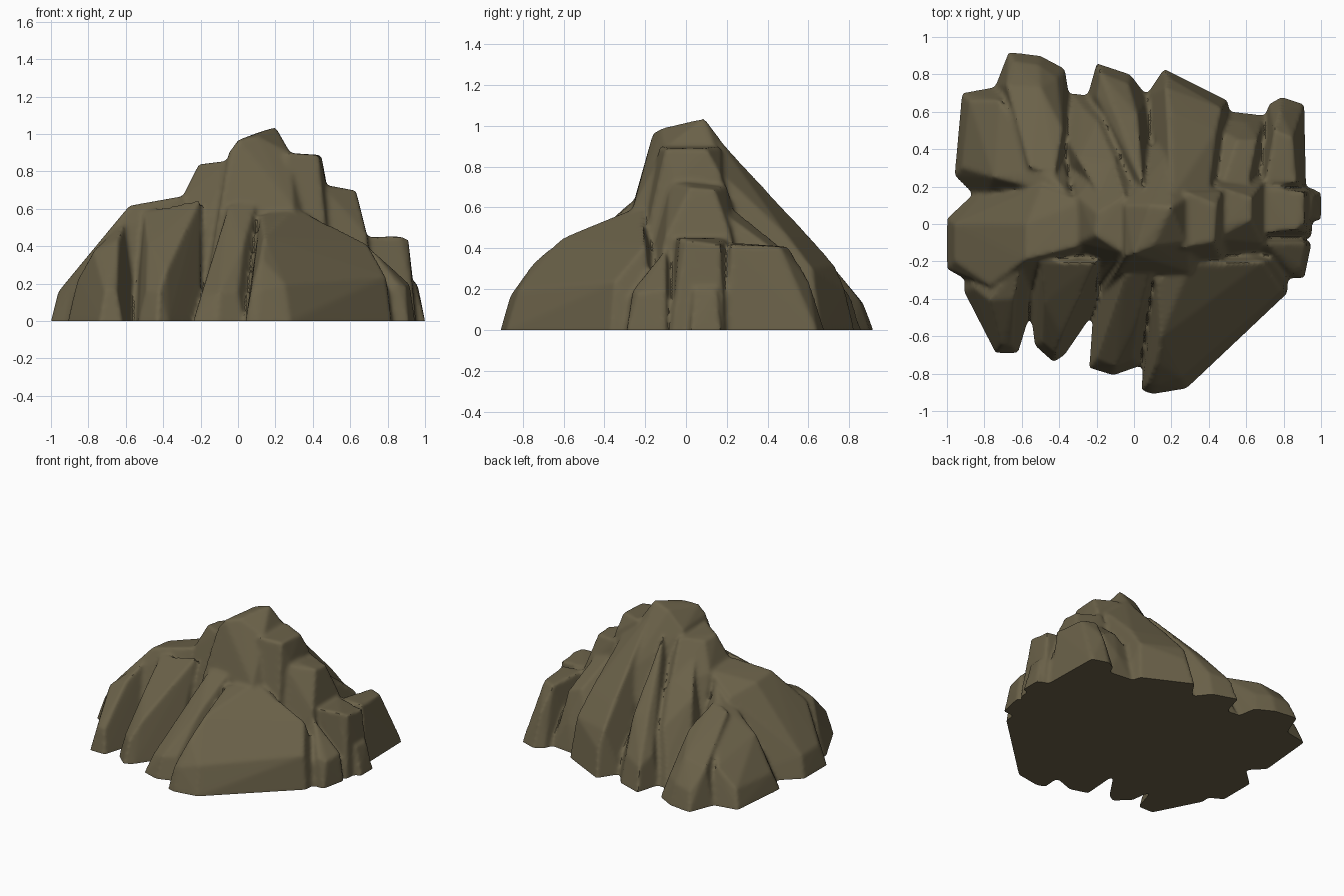
import bpy, bmesh

rock_mat = bpy.data.materials.new("olive brown stone")
rock_mat.diffuse_color = (0.145, 0.12, 0.066, 1)

bm = bmesh.new()


def slab(foot, tops):
    """Convex boulder slab: footprint (x, y) on the ground plus upper corners (x, y, z)."""
    pts = [(x, y, z) for x, y in foot for z in (-0.1, 0)] + list(tops)
    vs = [bm.verts.new(p) for p in pts]
    res = bmesh.ops.convex_hull(bm, input=vs)
    junk = {g for g in res["geom_interior"] + res["geom_unused"]
            if isinstance(g, bmesh.types.BMVert)}
    bmesh.ops.delete(bm, geom=list(junk), context='VERTS')


# summit tower and its shoulders
slab([(-.2, -.4), (.45, -.4), (.5, .45), (-.15, .45)],
     [(-.05, -.17, .9), (0, -.16, .97), (.1, -.12, .99), (.2, .09, 1.04), (.08, .1, 1.0),
      (.28, -.1, .9), (.28, .14, .9), (-.05, .1, .88), (-.1, -.27, .58), (.3, -.26, .6), (.2, .4, .62)])
slab([(-.35, -.35), (.1, -.35), (.1, .5), (-.4, .45)],
     [(-.21, -.06, .84), (-.2, .06, .83), (-.05, -.16, .86), (-.05, .15, .85), (-.3, -.1, .66),
      (-.3, .15, .65), (-.12, .36, .58)])
slab([(.2, -.35), (.52, -.3), (.55, .35), (.2, .4)],
     [(.26, -.13, .9), (.43, -.1, .89), (.445, .1, .89), (.28, .17, .9), (.47, -.05, .74), (.47, .17, .76)])
# right hand steps
slab([(.4, -.3), (.74, -.2), (.76, .3), (.4, .4)],
     [(.45, -.08, .72), (.5, .0, .725), (.63, .02, .7), (.63, .14, .69), (.45, .2, .71),
      (.69, -.1, .46), (.69, .22, .46)])
slab([(.5, -.1), (.95, -.07), (.96, .19), (.5, .25)],
     [(.68, -.05, .45), (.87, -.03, .455), (.91, 0, .44), (.91, .17, .42), (.68, .2, .45)])
slab([(.8, .01), (1, .02), (1, .17), (.8, .2)],
     [(.95, .04, .2), (.96, .15, .2), (.85, .04, .25), (.85, .17, .25)])
slab([(.6, -.29), (.91, -.29), (.95, -.1), (.6, 0)],
     [(.85, -.26, .2), (.9, -.24, .18), (.92, -.1, .2), (.7, -.1, .4)])
slab([(.6, .1), (.92, .2), (.89, .45), (.91, .64), (.79, .68), (.72, .64), (.66, .4)],
     [(.7, .22, .43), (.87, .22, .42), (.85, .46, .41), (.75, .5, .41), (.87, .56, .2), (.78, .6, .25)])
slab([(.3, .1), (.7, .1), (.7, .58), (.53, .6), (.3, .6)],
     [(.45, .15, .66), (.6, .15, .6), (.55, .45, .42), (.66, .45, .38), (.6, .54, .2)])
# front ridges, from right to left
slab([(.04, -.89), (.1, -.91), (.28, -.88), (.82, -.37), (.83, -.15), (.1, 0)],
     [(.07, -.86, .16), (.12, -.86, .17), (.25, -.82, .2), (.12, -.74, .34), (.14, -.61, .45),
      (.79, -.35, .24), (.69, -.2, .42), (.12, -.3, .57), (.3, -.22, .61)])
slab([(-.24, -.77), (-.11, -.81), (.03, -.76), (.15, -.2), (-.2, -.2)],
     [(-.2, -.72, .13), (-.1, -.76, .15), (0, -.72, .16), (-.12, -.55, .33), (.03, -.5, .42),
      (-.05, -.28, .62), (.1, -.22, .66)])
slab([(-.53, -.65), (-.43, -.74), (-.37, -.7), (-.2, -.45), (-.2, -.1), (-.56, -.4)],
     [(-.49, -.63, .17), (-.42, -.69, .16), (-.38, -.6, .28), (-.48, -.42, .42), (-.34, -.3, .54),
      (-.2, -.2, .66), (-.5, -.2, .59)])
slab([(-.74, -.69), (-.62, -.69), (-.5, -.3), (-.9, -.25), (-.91, -.36)],
     [(-.71, -.65, .17), (-.65, -.65, .17), (-.77, -.41, .38), (-.64, -.4, .44), (-.86, -.34, .22),
      (-.6, -.2, .55)])
# left plateau
slab([(-1, .03), (-1, -.24), (-.91, -.29), (-.5, -.4), (-.2, -.3), (-.2, .3), (-.6, .4), (-.92, .08)],
     [(-.96, .0, .15), (-.96, -.2, .16), (-.82, -.28, .3), (-.77, -.33, .39), (-.63, -.22, .49),
      (-.58, -.19, .62), (-.58, 0, .6), (-.3, -.12, .67), (-.28, .12, .66), (-.5, .2, .54)])
slab([(-.96, .26), (-.92, .7), (-.7, .74), (-.4, .6), (-.3, .1), (-.8, .1)],
     [(-.92, .3, .13), (-.88, .66, .13), (-.72, .66, .26), (-.75, .25, .36), (-.5, .28, .5), (-.35, .15, .6)])
# back ridges, from left to right
slab([(-.74, .74), (-.67, .92), (-.5, .9), (-.37, .83), (-.3, .4), (-.7, .4)],
     [(-.68, .74, .27), (-.64, .87, .13), (-.51, .85, .15), (-.41, .78, .16), (-.5, .73, .3),
      (-.56, .3, .5), (-.42, .28, .52), (-.38, .5, .4)])
slab([(-.45, .6), (-.33, .7), (-.22, .68), (0, .65), (.1, .2), (-.4, .2)],
     [(-.28, .62, .2), (-.3, .35, .55), (-.1, .33, .62), (-.2, .55, .38), (-.18, .15, .75)])
slab([(-.25, .68), (-.2, .86), (-.02, .8), (.08, .67), (.15, .3), (-.2, .3)],
     [(-.2, .68, .22), (-.18, .81, .16), (-.03, .75, .2), (-.1, .6, .42), (.02, .58, .45), (0, .35, .65), (.05, .2, .86)])
slab([(.06, .68), (.16, .83), (.5, .66), (.53, .5), (.5, .1), (0, .2)],
     [(.17, .73, .32), (.19, .78, .2), (.47, .62, .3), (.2, .6, .46), (.44, .5, .46), (.2, .4, .62),
      (.42, .32, .6), (.2, .14, .96), (.4, .16, .78)])

mesh = bpy.data.meshes.new("rock_outcrop")
bm.to_mesh(mesh)
bm.free()
rock = bpy.data.objects.new("rock_outcrop", mesh)
bpy.context.collection.objects.link(rock)
bpy.context.view_layer.objects.active = rock
rock.select_set(True)

# fuse the slabs into one skin and weather the edges slightly
fuse = rock.modifiers.new("fuse", 'REMESH')
fuse.mode = 'VOXEL'
fuse.voxel_size = 0.014
soften = rock.modifiers.new("soften", 'SMOOTH')
soften.factor = 0.5
soften.iterations = 4
bpy.ops.object.modifier_apply(modifier="fuse")
bpy.ops.object.modifier_apply(modifier="soften")

# cut the underside flat on the ground
bm = bmesh.new()
bm.from_mesh(rock.data)
cut = bmesh.ops.bisect_plane(bm, geom=bm.verts[:] + bm.edges[:] + bm.faces[:],
                             plane_co=(0, 0, 0.002), plane_no=(0, 0, 1), clear_inner=True)
rim = [e for e in cut["geom_cut"] if isinstance(e, bmesh.types.BMEdge)]
bmesh.ops.contextual_create(bm, geom=rim)
bmesh.ops.recalc_face_normals(bm, faces=bm.faces[:])
bmesh.ops.translate(bm, verts=bm.verts[:], vec=(0, 0, -0.002))
bm.to_mesh(rock.data)
bm.free()

rock.data.materials.clear()
rock.data.materials.append(rock_mat)
bpy.ops.object.shade_smooth_by_angle(angle=0.7)
